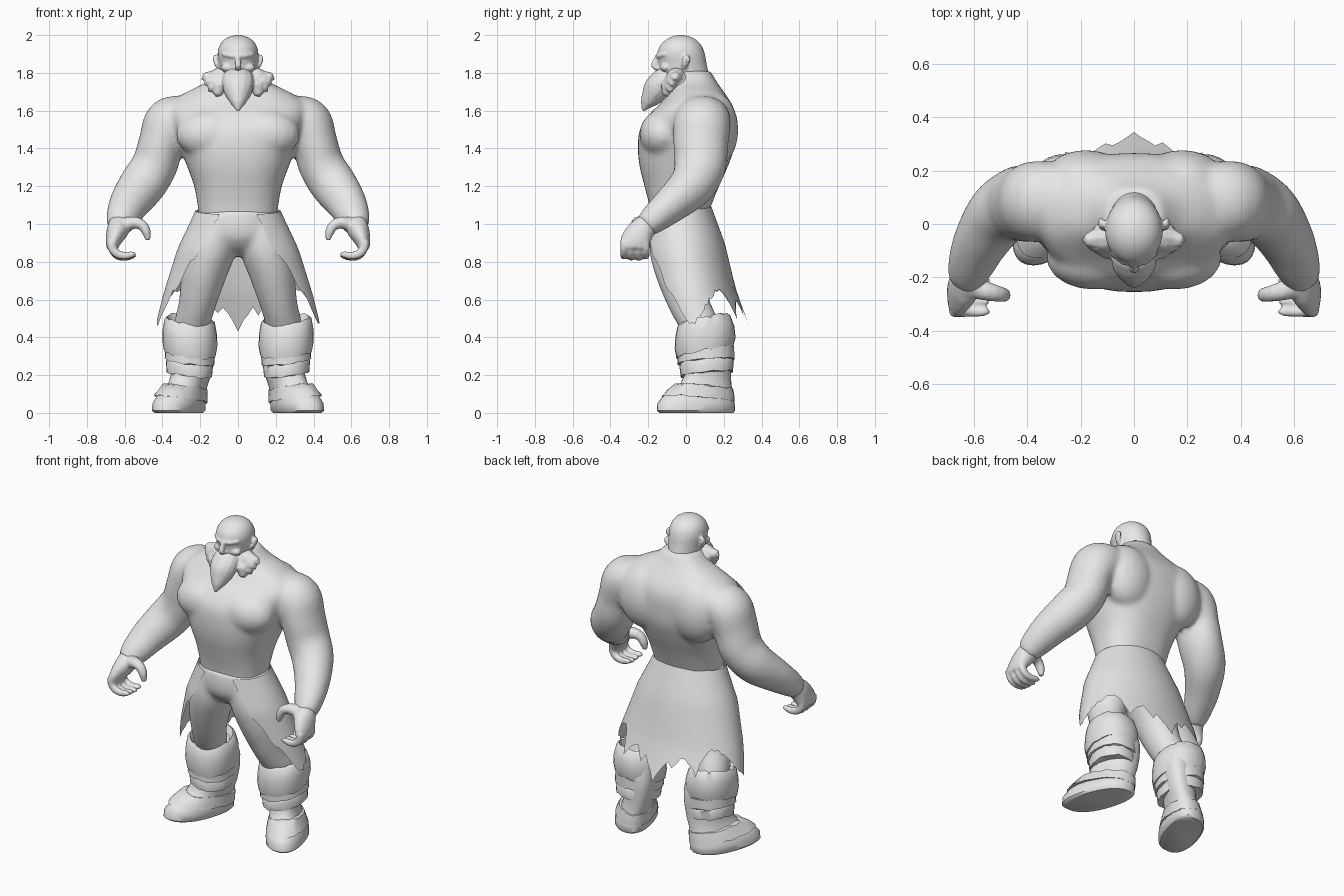
import bpy, bmesh, math, random
from mathutils import Vector, Matrix

random.seed(4)
grey = bpy.data.materials.new("plain_grey")
grey.diffuse_color = (0.8, 0.8, 0.8, 1)


def curve(rows, k):
    """Resample rows of numbers with a smooth spline, k steps per span."""
    if k < 2:
        return rows
    out = []
    for i in range(len(rows) - 1):
        q = [rows[max(0, min(len(rows) - 1, i + d))] for d in (-1, 0, 1, 2)]
        for t in (j / k for j in range(k)):
            out.append([b + .5 * t * (c - a + t * (2 * a - 5 * b + 4 * c - d + t * (3 * (b - c) + d - a)))
                        for a, b, c, d in zip(*q)])
    return out + [rows[-1]]


def skin(bm, loops):
    """Join point loops into a closed, capped tube."""
    vs = [[bm.verts.new(p) for p in l] for l in loops]
    n = len(vs[0])
    for a, b in zip(vs, vs[1:]):
        for i in range(n):
            bm.faces.new((a[i], a[(i + 1) % n], b[(i + 1) % n], b[i]))
    bm.faces.new(vs[0][::-1])
    bm.faces.new(vs[-1])


def stack(bm, rings, s=1, n=28, e=2.0, shear=0, tilt=(0, 0), rag=0, k=1):
    """Horizontal rings (z, centre x, half width, front y, back y)."""
    loops = []
    for z, cx, hw, yf, yb in curve(rings, k):
        loop = []
        for i in range(n):
            t = 2 * math.pi * i / n
            c, d = math.cos(t), math.sin(t)
            dx = math.copysign(abs(c) ** (2 / e), c) * hw
            y = (yf + yb) / 2 + math.copysign(abs(d) ** (2 / e), d) * (yb - yf) / 2
            x = cx + dx - shear * (y - 0.05)
            loop.append((s * x, y, z + tilt[0] * dx + tilt[1] * (y - 0.1) + random.uniform(-rag, rag)))
        loops.append(loop)
    skin(bm, loops)


def tube(bm, pts, s=1, n=16, ref=(0, 1, 0), k=1):
    """Path tube; points are (x, y, z, radius along ref, other radius)."""
    pts = curve(pts, k)
    P = [Vector((s * p[0], p[1], p[2])) for p in pts]
    ref, loops = Vector(ref), []
    for i, p in enumerate(pts):
        t = (P[min(i + 1, len(P) - 1)] - P[max(i - 1, 0)]).normalized()
        a = (ref - t * ref.dot(t)).normalized()
        b = t.cross(a)
        loops.append([P[i] + a * p[3] * math.cos(q) + b * p[4] * math.sin(q)
                      for q in (2 * math.pi * j / n for j in range(n))])
    skin(bm, loops)


def ball(bm, c, r):
    bmesh.ops.create_uvsphere(bm, u_segments=20, v_segments=12, radius=1,
                              matrix=Matrix.Translation(c) @ Matrix.Diagonal((*r, 1)))


def finish(bm, name, voxel=0, smooth=4):
    bmesh.ops.recalc_face_normals(bm, faces=bm.faces)
    me = bpy.data.meshes.new(name)
    bm.to_mesh(me)
    bm.free()
    me.materials.append(grey)
    ob = bpy.data.objects.new(name, me)
    bpy.context.collection.objects.link(ob)
    bpy.ops.object.select_all(action='DESELECT')
    ob.select_set(True)
    bpy.context.view_layer.objects.active = ob
    bpy.ops.object.shade_smooth_by_angle(angle=math.radians(45))
    if voxel:
        m = ob.modifiers.new("blend", 'REMESH')
        m.mode, m.voxel_size, m.use_smooth_shade = 'VOXEL', voxel, True
        m = ob.modifiers.new("soften", 'SMOOTH')
        m.factor, m.iterations = 0.5, smooth


def lerp(table, x):
    for (a, u), (b, v) in zip(table, table[1:]):
        if x <= b:
            return u + (v - u) * max(0, (x - a) / (b - a))
    return table[-1][1]


# Torso and arms, blended into one skin
bm = bmesh.new()
stack(bm, [(1.0, 0, .20, -.18, .10), (1.1, 0, .214, -.195, .135), (1.2, 0, .232, -.22, .175),
           (1.3, 0, .268, -.245, .22), (1.4, 0, .305, -.255, .255), (1.5, 0, .34, -.245, .265),
           (1.58, 0, .365, -.195, .262), (1.64, 0, .36, -.135, .24), (1.7, 0, .27, -.09, .2),
           (1.75, 0, .17, -.07, .165), (1.81, 0, .105, -.07, .13)], n=40, e=2.4, k=4)
for s in (1, -1):
    ball(bm, (s * .15, -.125, 1.475), (.18, .122, .13))      # chest muscle
    ball(bm, (s * .18, .15, 1.5), (.17, .128, .2))           # shoulder blade
    tube(bm, [(.20, .09, 1.59, .11, .08), (.29, .09, 1.57, .14, .115), (.36, .085, 1.53, .152, .14),
              (.405, .078, 1.43, .146, .122), (.442, .075, 1.31, .138, .122), (.505, .035, 1.21, .122, .124),
              (.572, -.065, 1.115, .1, .108), (.612, -.16, 1.035, .08, .088),
              (.63, -.215, .985, .064, .066)], s, 24, k=4)
finish(bm, "torso_and_arms", .014, 10)

# Hands with curled fingers and thumb
bm = bmesh.new()
for s in (1, -1):
    tube(bm, [(.605, -.165, 1.035, .06, .065), (.622, -.20, 1.0, .06, .062), (.64, -.24, .96, .072, .057),
              (.66, -.268, .91, .08, .042), (.668, -.272, .87, .078, .03)], s, 18, k=2)
    for j in range(4):
        y, d = -.212 - .039 * j, (0, .008, .006, 0)[j]
        tube(bm, [(.668, y, .91, .02, .024), (.666, y, .872, .02, .025), (.64, y, .842 - d, .02, .023),
                  (.602, y, .832 - d, .019, .021), (.564, y, .838 - d, .017, .018),
                  (.542, y, .845 - d, .01, .01)], s, 10, k=2)
    tube(bm, [(.61, -.235, .99, .042, .04), (.55, -.252, 1.008, .036, .033), (.505, -.262, .992, .03, .028),
              (.484, -.266, .955, .026, .024), (.477, -.268, .915, .014, .013)], s, 12, k=2)
finish(bm, "hands", .009, 2)

# Head with face relief and ears
bm = bmesh.new()
stack(bm, [(1.68, 0, .10, -.06, .15), (1.75, 0, .096, -.11, .135), (1.8, 0, .098, -.14, .12),
           (1.85, 0, .103, -.146, .109), (1.9, 0, .108, -.152, .1), (1.94, 0, .10, -.14, .085),
           (1.97, 0, .08, -.113, .06), (1.99, 0, .05, -.08, .027), (2.0, 0, .012, -.045, -.01)], n=32, k=3)
tube(bm, [(0, -.142, 1.9, .014, .012), (0, -.160, 1.868, .014, .013),
          (0, -.170, 1.838, .016, .019), (0, -.150, 1.82, .012, .018)], n=12, k=2)
for s in (1, -1):
    tube(bm, [(0, -.15, 1.892, .008, .014), (.04, -.142, 1.89, .013, .011),
              (.08, -.106, 1.898, .012, .01)], s, 10, k=2)                      # brow
    ball(bm, (s * .05, -.108, 1.828), (.042, .028, .024))                       # cheek
    tube(bm, [(.10, -.012, 1.825, .012, .012), (.115, -.008, 1.845, .02, .011),
              (.125, .004, 1.875, .024, .011), (.118, .004, 1.895, .012, .008)], s, 12)  # ear
finish(bm, "head", .0065, 5)

# Beard, moustache and flared whiskers
bm = bmesh.new()
tube(bm, [(0, -.08, 1.80, .05, .07), (0, -.125, 1.765, .06, .084), (0, -.155, 1.715, .07, .08),
          (0, -.185, 1.67, .055, .058), (0, -.21, 1.635, .033, .034), (0, -.228, 1.595, .004, .004)], n=14, k=2)
tips = [(.195, -.06, 1.765), (.18, -.075, 1.735), (.155, -.085, 1.70), (.115, -.10, 1.672), (.15, -.03, 1.72)]
for s in (1, -1):
    ball(bm, (s * .105, -.065, 1.765), (.05, .042, .055))
    for x, y, z in tips:
        tube(bm, [(.085, -.05, 1.80, .04, .035), ((x + .085) / 2, y + .005, (z + 1.775) / 2, .042, .04),
                  (x * .85 + .012, y, z + .014, .025, .024), (x, y, z, .002, .002)], s, 8)
    tube(bm, [(0, -.148, 1.805, .012, .01), (.03, -.148, 1.797, .018, .013),
              (.06, -.138, 1.765, .017, .015), (.075, -.138, 1.72, .003, .003)], s, 8, k=2)
    for x, y, z in ((.035, -.2, 1.63), (.06, -.17, 1.665)):
        tube(bm, [(x * .8, y + .03, z + .07, .03, .025), (x, y + .01, z + .03, .02, .016), (x, y, z, .002, .002)], s, 8)
finish(bm, "beard", .0065, 2)

# Trousers
bm = bmesh.new()
stack(bm, [(1.07, 0, .218, -.2, .13), (1.0, 0, .232, -.208, .145), (.93, 0, .225, -.2, .155),
           (.87, 0, .16, -.155, .14), (.83, 0, .06, -.09, .09)], n=32, k=3)
for s in (1, -1):
    tube(bm, [(.10, -.03, 1.03, .15, .10), (.14, -.035, .88, .16, .13), (.175, -.025, .76, .143, .122),
              (.20, -.005, .65, .12, .108), (.22, .025, .56, .107, .097), (.245, .075, .46, .10, .095),
              (.255, .10, .38, .09, .09)], s, 24, k=4)
finish(bm, "trousers", .013, 10)

# Ragged open-front hide skirt: the hem curve also forms the front edges
hem = [(27, 1.05), (33, .9), (40, .84), (50, .78), (56, .64), (62, .64), (70, .54), (77, .46), (84, .48),
       (95, .53), (108, .59), (120, .64), (130, .66), (138, .6), (143, .5), (150, .57), (158, .59), (165, .52),
       (170, .56), (180, .43)]
width = [(.43, .445), (.63, .395), (.87, .32), (1.0, .258), (1.09, .217)]
front = [(.43, -.17), (.6, -.2), (.85, -.232), (1.09, -.205)]
back = [(.43, .345), (.65, .265), (.9, .205), (1.09, .135)]
bm = bmesh.new()
rows, cols, grid = 10, 84, []
for c in range(cols + 1):
    deg = 25 + 310 * c / cols
    low = lerp(hem, min(deg, 360 - deg)) + random.uniform(-.01, .01)
    col, q = [], math.radians(deg)
    for r in range(rows + 1):
        top = 1.07 - .02 * math.cos(q)
        z = top + (min(low, top - .02) - top) * r / rows
        f, b = lerp(front, z), lerp(back, z)
        col.append(bm.verts.new((lerp(width, z) * math.sin(q), (f + b) / 2 - (b - f) / 2 * math.cos(q), z)))
    grid.append(col)
for a, b in zip(grid, grid[1:]):
    for r in range(rows):
        bm.faces.new((a[r], a[r + 1], b[r + 1], b[r]))
finish(bm, "hide_skirt")

# Boots with fur cuff, leg wrap and ankle wrap
for s, side in ((1, "left"), (-1, "right")):
    bm = bmesh.new()
    stack(bm, [(.0, .315, .11, -.14, .25), (.012, .315, .122, -.155, .26), (.05, .313, .122, -.152, .258),
               (.085, .306, .112, -.125, .25), (.12, .292, .10, -.075, .245), (.155, .28, .094, -.03, .24),
               (.2, .268, .098, -.008, .238), (.28, .258, .106, -.015, .24), (.36, .255, .108, -.02, .24),
               (.44, .255, .105, -.01, .22)], s, 32, 2.3, .3)
    finish(bm, side + "_boot")
    bm = bmesh.new()
    stack(bm, [(.325, .255, .10, -.01, .22), (.32, .255, .138, -.05, .25), (.37, .255, .146, -.06, .262),
               (.43, .255, .144, -.056, .256), (.485, .255, .134, -.045, .235), (.5, .255, .12, -.03, .22),
               (.46, .255, .10, -.01, .2)], s, 28, 2.2, 0, (.1, .2), .006)
    finish(bm, side + "_fur_cuff")
    bm = bmesh.new()
    stack(bm, [(.205, .258, .10, -.0, .235), (.205, .258, .12, -.028, .248), (.26, .257, .124, -.035, .253),
               (.27, .257, .118, -.03, .247), (.272, .256, .132, -.045, .256), (.335, .255, .128, -.045, .255),
               (.335, .255, .1, -.01, .23)], s, 28, 2.2, 0, (.12, .1), .005)
    finish(bm, side + "_leg_wrap")
    bm = bmesh.new()
    stack(bm, [(.075, .306, .10, -.09, .24), (.07, .308, .125, -.128, .258), (.105, .30, .115, -.098, .256),
               (.135, .292, .106, -.06, .25), (.14, .285, .08, -.03, .23)], s, 28, 2.2, .3, (.1, -.08), .006)
    finish(bm, side + "_ankle_wrap")
